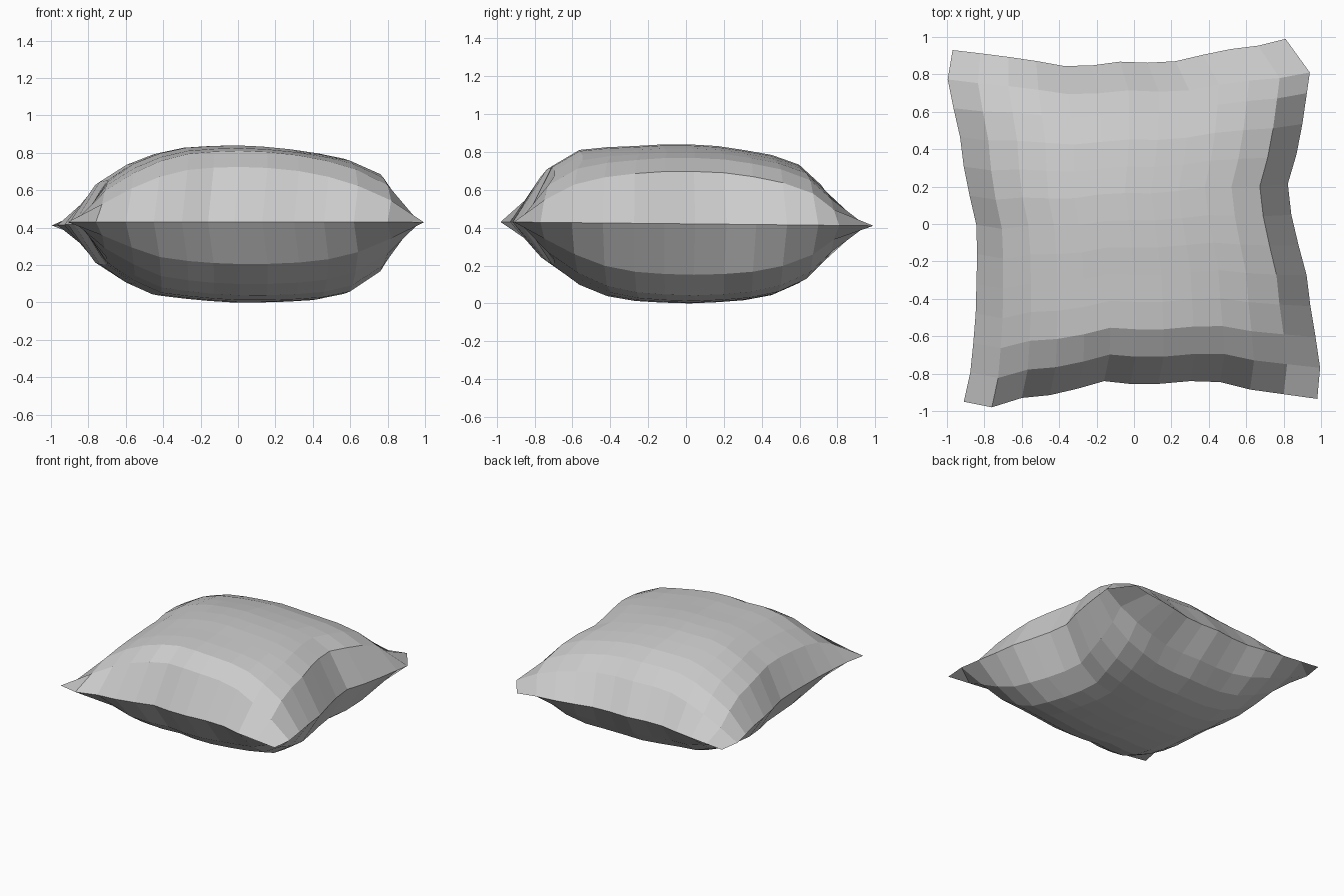
import bpy, bmesh
from mathutils import Vector

if "Cube" in bpy.data.objects:
    bpy.data.objects.remove(bpy.data.objects["Cube"])

N = 12  # cells per side

# Seam outline, one polyline per side (x, y)
FRONT = [(-.91, -.95), (-.76, -.98), (-.6, -.93), (-.45, -.915), (-.3, -.88), (-.16, -.84), (-.02, -.855),
         (.13, -.855), (.3, -.84), (.46, -.845), (.62, -.885), (.8, -.91), (.98, -.935)]
BACK = [(-.97, .93), (-.8, .91), (-.57, .88), (-.35, .84), (-.19, .85), (-.03, .875), (.13, .855),
        (.28, .88), (.46, .93), (.63, .945), (.81, .99)]
LEFT = [(-.91, -.95), (-.87, -.77), (-.84, -.4), (-.845, -.23), (-.83, -.07), (-.86, .08),
        (-.905, .25), (-.92, .42), (-.96, .6), (-1, .75), (-.97, .93)]
RIGHT = [(.98, -.935), (.995, -.77), (.97, -.6), (.94, -.42), (.92, -.25), (.87, -.08), (.83, .1),
         (.82, .25), (.88, .4), (.91, .6), (.94, .81), (.81, .99)]

# Puffiness across x and y for the upper and lower panel
TOP_X = [0, .55, .77, .9, .97, .99, 1, .985, .95, .9, .83, .66, 0]
TOP_Y = [0, .72, .93, .965, .98, 1, 1, .98, .93, .87, .75, .5, 0]
LOW_X = [0, .52, .76, .91, .95, .98, 1, 1, .99, .97, .9, .64, 0]
LOW_Y = [0, .52, .77, .91, .97, .99, 1, .985, .96, .895, .74, .48, 0]


def resample(pts):
    pts = [Vector(p) for p in pts]
    lens = [0]
    for a, b in zip(pts, pts[1:]):
        lens.append(lens[-1] + (b - a).length)
    # keep the drawn points when they already match the cell count
    if len(pts) == N + 1:
        return pts
    out = []
    for i in range(N + 1):
        d = lens[-1] * i / N
        k = next((k for k in range(len(pts) - 2) if lens[k + 1] >= d), len(pts) - 2)
        out.append(pts[k].lerp(pts[k + 1], (d - lens[k]) / (lens[k + 1] - lens[k])))
    return out


front, back, left, right = map(resample, (FRONT, BACK, LEFT, RIGHT))
right[N - 1] = Vector((.94, .81))  # folded back right corner


def patch(i, j):
    # blend the four seam edges across the panel
    u, v = i / N, j / N
    return (front[i].lerp(back[i], v) + left[j].lerp(right[j], u)
            - front[0].lerp(front[N], u).lerp(back[0].lerp(back[N], u), v))


def puff(px, py, i, j):
    # padding height, thinner towards the corners
    corner = abs((2 * i / N - 1) * (2 * j / N - 1)) ** 3
    return px[i] * py[j] * (1 - 1.2 * min(corner, .5))


bm = bmesh.new()


def panel(px, py, depth, seam=None):
    grid = {}
    for i in range(N + 1):
        for j in range(N + 1):
            if seam and (i in (0, N) or j in (0, N)):
                grid[i, j] = seam[i, j]
                continue
            p, h = patch(i, j), puff(px, py, i, j)
            z = .43 - .02 * j / N * (1 - h)
            grid[i, j] = bm.verts.new((p.x, p.y, z + depth * h))
    for i in range(N):
        for j in range(N):
            bm.faces.new([grid[i, j], grid[i + 1, j], grid[i + 1, j + 1], grid[i, j + 1]])
    return grid


# Upper and lower cloth panels sharing the seam
upper = panel(TOP_X, TOP_Y, .41)
panel(LOW_X, LOW_Y, -.43, upper)
bmesh.ops.recalc_face_normals(bm, faces=bm.faces)

mesh = bpy.data.meshes.new("pillow")
bm.to_mesh(mesh)
bm.free()
bpy.context.collection.objects.link(bpy.data.objects.new("pillow", mesh))
